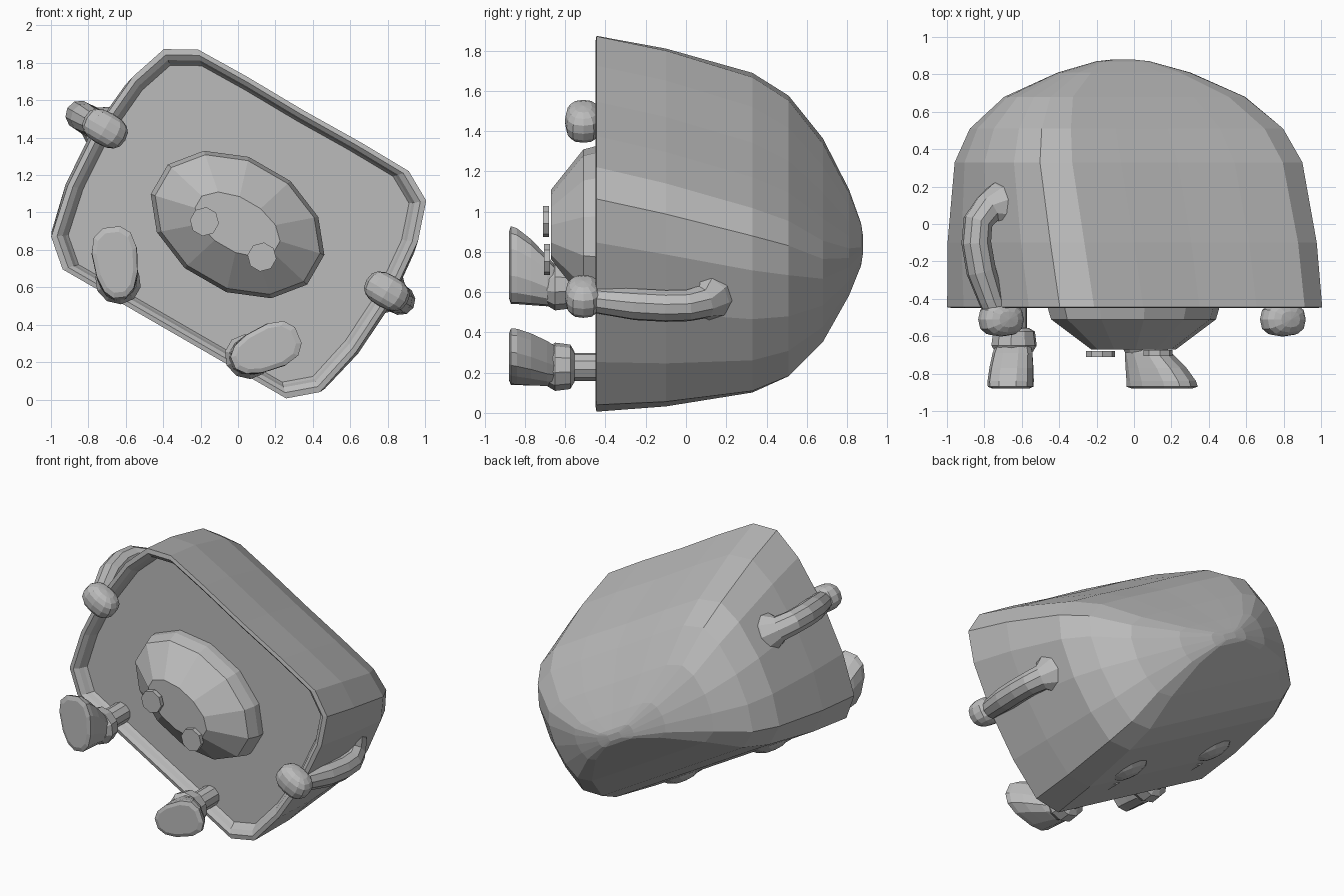
import bpy, bmesh
from math import sin, cos, tau, radians, copysign
from mathutils import Matrix, Vector

if "Cube" in bpy.data.objects:
    bpy.data.objects.remove(bpy.data.objects["Cube"], do_unlink=True)

# Everything is built upright, then rolled sideways as a whole
ROLL = Matrix.Translation((0, 0, 0.94)) @ Matrix.Rotation(radians(30), 4, 'Y')

grey = bpy.data.materials.new("plain_grey")
grey.use_nodes = True
grey.diffuse_color = (0.5, 0.5, 0.5, 1)
grey.node_tree.nodes["Principled BSDF"].inputs["Base Color"].default_value = (0.5, 0.5, 0.5, 1)


def finish(name, bm):
    bmesh.ops.recalc_face_normals(bm, faces=bm.faces)
    bm.transform(ROLL)
    mesh = bpy.data.meshes.new(name)
    bm.to_mesh(mesh)
    bm.free()
    mesh.materials.append(grey)
    obj = bpy.data.objects.new(name, mesh)
    bpy.context.collection.objects.link(obj)
    return obj


def loft(name, rings):
    """Skin a list of equal rings and cap both ends."""
    bm = bmesh.new()
    loops = [[bm.verts.new(p) for p in ring] for ring in rings]
    for a, b in zip(loops, loops[1:]):
        for i in range(len(a)):
            j = (i + 1) % len(a)
            bm.faces.new((a[i], a[j], b[j], b[i]))
    bm.faces.new(loops[0])
    bm.faces.new(loops[-1])
    return finish(name, bm)


def boxy(value, power):
    return copysign(abs(value) ** power, value)


def ellipse(x, y, z, rx, rz, sides=12, turn=0.0, power=1.0, taper=0.0):
    """Ring facing front, long axis turned about y, optionally squared and tapered."""
    ring = []
    for i in range(sides):
        a = tau * (i + 0.5) / sides
        cx = boxy(cos(a), power)
        px, pz = rx * cx, rz * boxy(sin(a), power) * (1 + taper * cx)
        ring.append((x + px * cos(turn) - pz * sin(turn), y,
                     z + px * sin(turn) + pz * cos(turn)))
    return ring


def ellipsoid(name, centre, radii, power=1.0):
    bm = bmesh.new()
    bmesh.ops.create_uvsphere(bm, u_segments=12, v_segments=8, radius=1)
    for v in bm.verts:
        v.co = [c + r * boxy(p, power) for c, r, p in zip(centre, radii, v.co)]
    return finish(name, bm)


# Shell: rounded box outline tapering to a point at the back, recessed front
half = [(0.0, 0.7), (0.35, 0.705), (0.65, 0.7), (0.81, 0.61), (0.88, 0.4), (0.91, 0.05),
        (0.89, -0.28), (0.83, -0.56), (0.69, -0.68), (0.35, -0.68), (0.0, -0.68)]
outline = half + [(-x, z) for x, z in reversed(half[1:-1])]
# y, width scale, height scale, drop
sections = [(-0.38, 0.91, 0.905, 0), (-0.40, 0.925, 0.92, 0), (-0.43, 0.94, 0.935, 0),
            (-0.45, 0.97, 0.965, 0), (-0.445, 1, 1, 0),
            (-0.1, 1.015, 0.91, 0.025), (0.33, 1.0, 0.75, 0.06),
            (0.51, 0.92, 0.63, 0.08), (0.68, 0.74, 0.40, 0.1),
            (0.81, 0.42, 0.18, 0.11), (0.87, 0.17, 0.07, 0.12), (0.88, 0.06, 0.03, 0.12)]
loft("shell", [[(x * w, y, z * h - d) for x, z in outline] for y, w, h, d in sections])

# Snout: faceted oval with a flat tip
loft("snout", [ellipse(0, y, -0.005, a, b) for y, a, b in
               [(-0.35, 0.5, 0.355), (-0.43, 0.5, 0.355), (-0.51, 0.475, 0.335),
                (-0.67, 0.25, 0.14)]])

# Nostril discs
for side, x, z, front in (("right", -0.161, -0.08, -0.71), ("left", 0.2, -0.09, -0.705)):
    loft(side + "_nostril", [ellipse(x, y, z, 0.078, 0.078, 8)
                             for y in (front, front + 0.03)])

# The left arm hugs the shell more closely than the right one
for side, s, bow in (("left", 1, 0.55), ("right", -1, 1.0)):
    # Arm: tube bowed outwards, flared where it meets the shell
    path = [(0.0, -0.5, 0.065), (0.05, -0.4, 0.07), (0.11, -0.25, 0.08),
            (0.14, -0.1, 0.08), (0.13, 0.01, 0.08), (0.07, 0.08, 0.085),
            (0.01, 0.09, 0.13), (-0.06, 0.1, 0.15)]
    path = [(0.88 + x * bow, y, r) for x, y, r in path]
    rings = []
    for i, (x, y, r) in enumerate(path):
        a, b = path[max(i - 1, 0)], path[min(i + 1, len(path) - 1)]
        t = Vector((b[0] - a[0], b[1] - a[1])).normalized()
        rings.append([(s * (x + t.y * r * cos(k * tau / 10)), y - t.x * r * cos(k * tau / 10),
                       0.08 + r * sin(k * tau / 10)) for k in range(10)])
    loft(side + "_arm", rings)
    ellipsoid(side + "_hand", (s * 0.87, -0.51, 0.085), (0.125, 0.092, 0.09), 0.8)

    # Leg with a hip that just swells through the underside
    loft(side + "_leg", [ellipse(s * 0.4, y, -0.59, 0.07, 0.07, 10)
                         for y in (-0.62, -0.15)])
    ellipsoid(side + "_hip", (s * 0.4, -0.02, -0.55), (0.17, 0.17, 0.115))
    loft(side + "_cuff", [ellipse(s * 0.4, y, -0.59, r, r * 0.95, 10) for y, r in
                          [(-0.555, 0.08), (-0.575, 0.115), (-0.65, 0.125), (-0.69, 0.1)]])

    # Boot: sole faces forward, broad toe points up and outwards
    toe = Vector((s * 0.6, 0, 0.8))
    angle = radians(53) if s > 0 else radians(127)
    rings = []
    for y, shift, length, width in [(-0.64, 0.0, 0.09, 0.09), (-0.69, 0.025, 0.125, 0.105),
                                    (-0.77, 0.07, 0.165, 0.115), (-0.84, 0.1, 0.19, 0.12),
                                    (-0.87, 0.105, 0.195, 0.118), (-0.88, 0.105, 0.165, 0.095)]:
        c = Vector((s * 0.4, y, -0.59)) + toe * shift
        rings.append(ellipse(c.x, c.y, c.z, length, width, 12, angle, 0.8, 0.15))
    loft(side + "_boot", rings)
